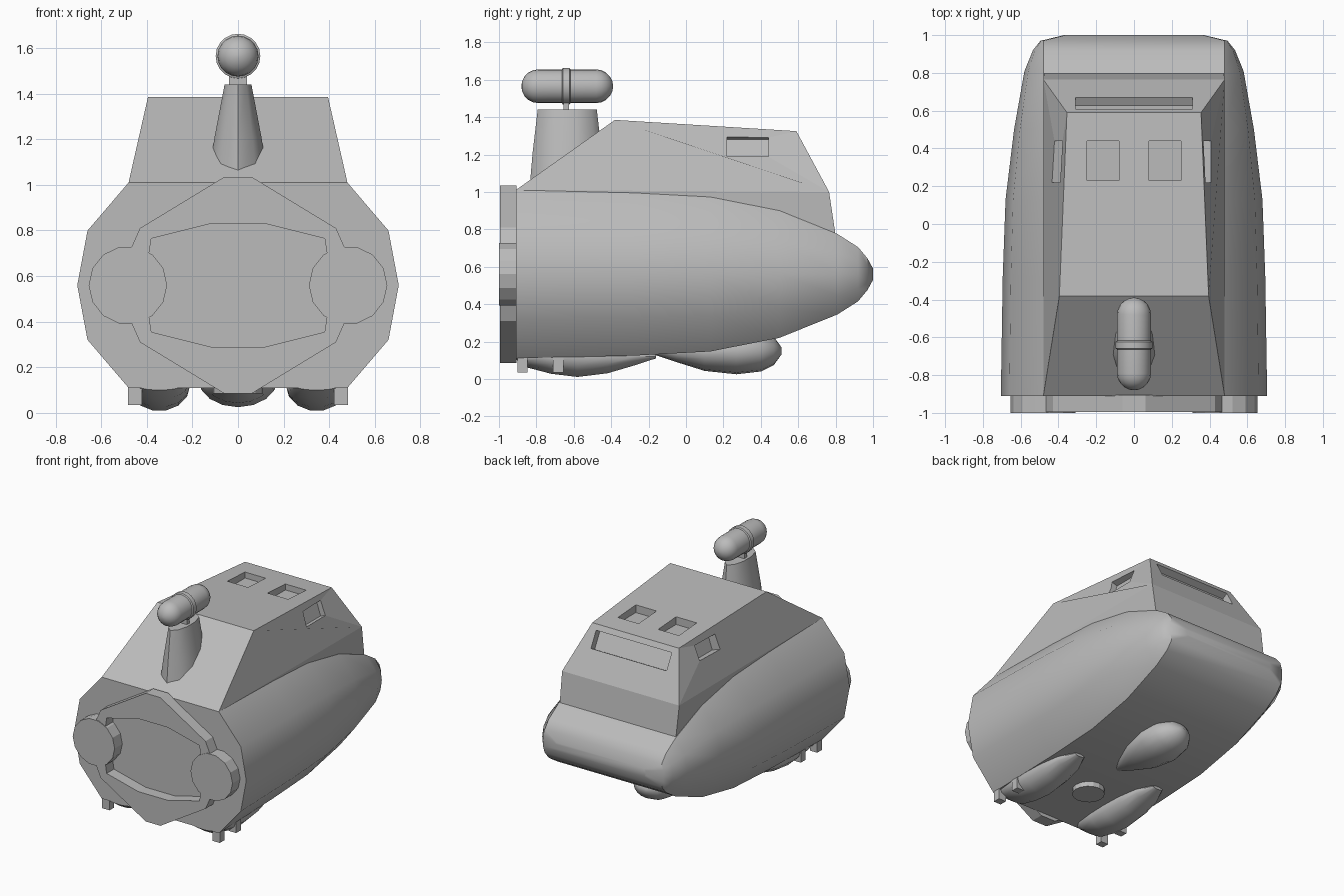
import bpy, bmesh, math
from mathutils import Matrix, Vector

if "Cube" in bpy.data.objects:
    bpy.data.objects.remove(bpy.data.objects["Cube"])

grey = bpy.data.materials.new("hull_grey")
grey.diffuse_color = (0.5, 0.5, 0.5, 1)
grey.use_nodes = True
grey.node_tree.nodes["Principled BSDF"].inputs["Base Color"].default_value = grey.diffuse_color


def finish(name, bm, smooth=None):
    bmesh.ops.recalc_face_normals(bm, faces=bm.faces)
    me = bpy.data.meshes.new(name)
    bm.to_mesh(me)
    bm.free()
    me.materials.append(grey)
    ob = bpy.data.objects.new(name, me)
    bpy.context.collection.objects.link(ob)
    if smooth:
        bpy.ops.object.select_all(action='DESELECT')
        ob.select_set(True)
        bpy.context.view_layer.objects.active = ob
        bpy.ops.object.shade_smooth_by_angle(angle=math.radians(smooth))
    return ob


def loft(name, rings, smooth=None):
    """Skin closed rings of equal point count and cap both ends."""
    bm = bmesh.new()
    vs = [[bm.verts.new(p) for p in r] for r in rings]
    n = len(vs[0])
    for a, b in zip(vs, vs[1:]):
        for i in range(n):
            j = (i + 1) % n
            bm.faces.new((a[i], a[j], b[j], b[i]))
    bm.faces.new(vs[0])
    bm.faces.new(vs[-1])
    return finish(name, bm, smooth)


def add_box(bm, loc, size, angle=0, axis='X'):
    m = (Matrix.Translation(loc) @ Matrix.Rotation(math.radians(angle), 4, axis)
         @ Matrix.Diagonal((*size, 1)))
    bmesh.ops.create_cube(bm, size=1, matrix=m)


def ellipse_y(y, cx, cz, rx, rz, n):
    return [(cx + rx * math.cos(2 * math.pi * i / n), y,
             cz + rz * math.sin(2 * math.pi * i / n)) for i in range(n)]


def spin_y(name, cx, cz, stations, n, smooth=None):
    """Body along y from (y, radius_x, radius_z) stations."""
    return loft(name, [ellipse_y(y, cx, cz, rx, rz, n) for y, rx, rz in stations], smooth)


# Main hull: faceted round sides, tapering to a wide bumper at the back
def hull_ring(y, w, h, inner=0.48):
    half = [(inner, h), (inner + (w - inner) * 0.8, h * 0.533), (w, 0),
            (inner + (w - inner) * 0.8, -h * 0.533), (inner, -h)]
    pts = half + [(-x, z) for x, z in reversed(half)]
    return [(x, y, 0.56 + z) for x, z in pts]


loft("hull", [hull_ring(*s) for s in (
    (-0.91, 0.705, 0.45), (-0.28, 0.695, 0.435), (0.13, 0.68, 0.413),
    (0.5, 0.635, 0.34), (0.81, 0.58, 0.215), (0.92, 0.535, 0.145),
    (0.97, 0.495, 0.085), (1.0, 0.37, 0.03, 0.36))], 40)

# Cabin with recessed windows
def cabin_ring(front, back):
    (xf, yf, zf), (xb, yb, zb) = front, back
    return [(-xf, yf, zf), (xf, yf, zf), (xb, yb, zb), (-xb, yb, zb)]


cabin = loft("cabin", [
    cabin_ring((0.475, -0.85, 0.7), (0.475, 0.81, 0.7)),
    cabin_ring((0.48, -0.91, 1.01), (0.48, 0.765, 1.0)),
    cabin_ring((0.395, -0.38, 1.385), (0.355, 0.59, 1.325))])

bm = bmesh.new()
for s in (-1, 1):
    add_box(bm, (s * 0.165, 0.335, 1.34), (0.17, 0.21, 0.1))
    add_box(bm, (s * 0.399, 0.33, 1.243), (0.1, 0.22, 0.11), -s * 18.5, 'Y')
add_box(bm, (0, 0.64, 1.232), (0.62, 0.1, 0.127), 28.3, 'X')
cutter = finish("window_cutter", bm)
cutter.hide_render = True
mod = cabin.modifiers.new("windows", 'BOOLEAN')
mod.operation, mod.solver, mod.object = 'DIFFERENCE', 'EXACT', cutter
bpy.context.view_layer.objects.active = cabin
bpy.ops.object.modifier_apply(modifier=mod.name)
bpy.data.objects.remove(cutter)

# Front docking frame: a flat ring, mirrored in x and z
def frame_loop(quarter):
    up = quarter + [(-x, z) for x, z in reversed(quarter)]
    return up + [(x, -z) for x, z in reversed(up)]


outer = frame_loop([(0.47, 0.16), (0.43, 0.25), (0.06, 0.475)])
inner = frame_loop([(0.39, 0.14), (0.38, 0.205), (0.12, 0.27)])
bm = bmesh.new()
loops = [[bm.verts.new((x, y, 0.56 + z)) for x, z in pts]
         for pts, y in ((outer, -0.995), (outer, -0.905), (inner, -0.905), (inner, -0.995))]
for k in range(4):
    a, b = loops[k], loops[(k + 1) % 4]
    for i in range(12):
        j = (i + 1) % 12
        bm.faces.new((a[i], a[j], b[j], b[i]))
finish("front_frame", bm)

for side, s in (("left", -1), ("right", 1)):
    # Round thruster covers
    spin_y(side + "_front_disc", s * 0.483, 0.56,
           [(-1.0, 0.172, 0.172), (-0.9, 0.172, 0.172)], 14)
    # Belly skids
    spin_y(side + "_skid", s * 0.345, 0.12,
           [(-0.905, 0.1, 0.02), (-0.85, 0.125, 0.06), (-0.72, 0.135, 0.095),
            (-0.58, 0.135, 0.112), (-0.42, 0.125, 0.092), (-0.28, 0.1, 0.05),
            (-0.16, 0.04, 0.01)], 14, 50)
    # Small feet
    bm = bmesh.new()
    for y in (-0.875, -0.683):
        add_box(bm, (s * 0.452, y, 0.085), (0.06, 0.054, 0.1))
    finish(side + "_feet", bm)

# Belly pod and round hatch
spin_y("belly_pod", 0, 0.15,
       [(-0.2, 0.015, 0.01), (-0.05, 0.09, 0.06), (0.1, 0.15, 0.107),
        (0.27, 0.175, 0.125), (0.4, 0.15, 0.11), (0.47, 0.1, 0.075),
        (0.51, 0.03, 0.02)], 16, 50)
bm = bmesh.new()
bmesh.ops.create_cone(bm, cap_ends=True, segments=16, radius1=0.11, radius2=0.11,
                      depth=0.04, matrix=Matrix.Translation((0, -0.48, 0.105)))
finish("belly_hatch", bm)

# Scope pedestal: tapered oval column
loft("scope_pedestal", [
    [(rx * math.cos(math.pi * (2 * i + 1) / 10), -0.635 + ry * math.sin(math.pi * (2 * i + 1) / 10), z)
     for i in range(10)]
    for rx, ry, z in ((0.146, 0.205, 0.98), (0.108, 0.185, 1.21), (0.062, 0.158, 1.44))], 40)

# Scope: capsule, bracket and clamp ring
bm = bmesh.new()
add_box(bm, (0, -0.64, 1.46), (0.08, 0.03, 0.1))
finish("scope_bracket", bm)
R = 0.09
cap = [(R * math.sin(a), R * math.cos(a)) for a in
       [math.pi / 2 * k / 5 for k in range(5)] + [math.radians(86)]]
front = [(-0.79 - d, r, r) for d, r in reversed(cap)]
back = [(-0.48 + d, r, r) for d, r in cap]
spin_y("scope_capsule", 0, 1.565, front + back, 20, 40)
spin_y("scope_ring", 0, 1.565,
       [(-0.664, 0.09, 0.09), (-0.658, 0.098, 0.098), (-0.624, 0.098, 0.098),
        (-0.618, 0.09, 0.09)], 20, 40)
